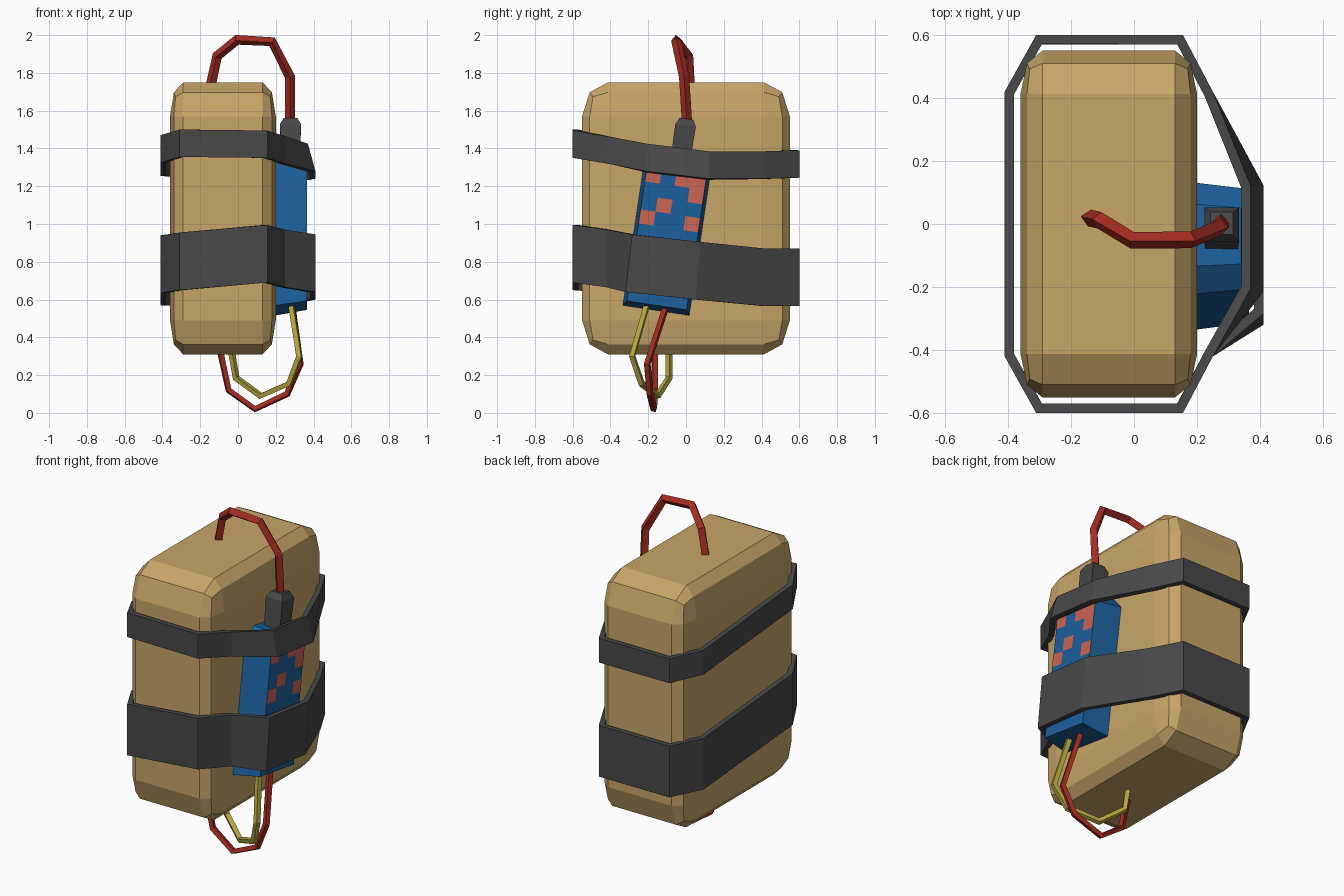
import bpy, bmesh
from math import radians, sin, cos

if "Cube" in bpy.data.objects:
    bpy.data.objects.remove(bpy.data.objects["Cube"])


def material(name, rgb):
    m = bpy.data.materials.new(name)
    m.diffuse_color = (*rgb, 1)
    m.use_nodes = True
    m.node_tree.nodes["Principled BSDF"].inputs["Base Color"].default_value = m.diffuse_color
    return m


TAN = material("tan", (0.58, 0.38, 0.14))
BLUE = material("blue", (0.012, 0.12, 0.34))
PINK = material("pink", (0.60, 0.13, 0.09))
RED = material("red", (0.36, 0.025, 0.015))
YELLOW = material("yellow", (0.46, 0.38, 0.05))
DARK = material("dark_grey", (0.065, 0.065, 0.065))


def add_mesh(name, verts, faces, mat, fix_normals=True):
    me = bpy.data.meshes.new(name)
    me.from_pydata(verts, [], faces)
    if fix_normals:
        bm = bmesh.new()
        bm.from_mesh(me)
        bmesh.ops.recalc_face_normals(bm, faces=bm.faces)
        bm.to_mesh(me)
        bm.free()
    me.materials.append(mat)
    ob = bpy.data.objects.new(name, me)
    bpy.context.collection.objects.link(ob)
    return ob


def loft(name, rings, mat):
    """Closed solid through rings of equal point count."""
    n = len(rings[0])
    verts = [p for r in rings for p in r]
    faces = [tuple(range(n)), tuple(range(len(verts) - n, len(verts)))]
    for k in range(len(rings) - 1):
        a, b = k * n, (k + 1) * n
        faces += [(a + i, a + (i + 1) % n, b + (i + 1) % n, b + i) for i in range(n)]
    return add_mesh(name, verts, faces, mat)


def strap(name, top, bottom):
    n = len(top)
    faces = [(n + i, n + (i + 1) % n, (i + 1) % n, i) for i in range(n)]
    ob = add_mesh(name, top + bottom, faces, DARK, False)
    mod = ob.modifiers.new("thickness", 'SOLIDIFY')
    mod.thickness = 0.03
    mod.offset = -1
    mod.use_even_offset = True


def wire(name, points, radius, mat):
    cu = bpy.data.curves.new(name, 'CURVE')
    cu.dimensions = '3D'
    cu.bevel_depth = radius
    cu.bevel_resolution = 0
    cu.use_fill_caps = True
    sp = cu.splines.new('POLY')
    sp.points.add(len(points) - 1)
    for p, co in zip(sp.points, points):
        p.co = (*co, 1)
    sp.use_smooth = False
    cu.materials.append(mat)
    bpy.context.collection.objects.link(bpy.data.objects.new(name, cu))


# Main block: chamfered cube, bevelled before scaling
bm = bmesh.new()
bmesh.ops.create_cube(bm, size=2)
bmesh.ops.bevel(bm, geom=bm.edges[:], offset=0.25, segments=2, profile=0.5, affect='EDGES')
bmesh.ops.scale(bm, verts=bm.verts, vec=(0.28, 0.55, 0.72))
bmesh.ops.translate(bm, verts=bm.verts, vec=(-0.08, 0, 1.03))
me = bpy.data.meshes.new("body")
bm.to_mesh(me)
bm.free()
me.materials.append(TAN)
bpy.context.collection.objects.link(bpy.data.objects.new("body", me))

# Straps: shared outline, own heights and own bulge over the device
OUTLINE = [(-0.41, -0.42), (-0.31, -0.6), (0.155, -0.6), (0.25, -0.42), None, None,
           (0.25, 0.42), (0.155, 0.6), (-0.31, 0.6), (-0.41, 0.42)]


def strap_edge(heights, drop, bulge):
    pts = OUTLINE[:4] + bulge + OUTLINE[6:]
    return [(x, y, z - drop) for (x, y), z in zip(pts, heights)]


upper_z = [1.47, 1.50, 1.495, 1.465, 1.425, 1.385, 1.385, 1.39, 1.39, 1.40]
strap("upper_strap",
      strap_edge(upper_z, 0, [(0.37, -0.205), (0.37, 0.12)]),
      strap_edge(upper_z, 0.145, [(0.41, -0.216), (0.41, 0.124)]))
lower_z = [0.94, 0.955, 0.995, 0.97, 0.945, 0.905, 0.87, 0.87, 0.87, 0.875]
strap("lower_strap",
      strap_edge(lower_z, 0, [(0.41, -0.285), (0.41, 0.08)]),
      strap_edge(lower_z, 0.305, [(0.41, -0.32), (0.41, 0.05)]))

# Tilted device on the right side
TILT = radians(8.5)


def tilted(x, u, v):
    return (x, -0.10 + u * cos(TILT) + v * sin(TILT), 0.935 - u * sin(TILT) + v * cos(TILT))


back = [(-0.18, -0.40), (0.18, -0.40), (0.18, 0.37), (0.10, 0.44), (-0.10, 0.44), (-0.18, 0.37)]
front = [(-0.16, -0.37), (0.16, -0.37), (0.16, 0.355), (0.09, 0.42), (-0.09, 0.42), (-0.16, 0.355)]
verts = [tilted(0.18, u, v) for u, v in back]
verts += [tilted(0.34 if v > 0.4 else 0.365, u, v) for u, v in front]
faces = [tuple(range(6)), (6, 7, 8, 11), (8, 9, 10, 11)]
faces += [(i, (i + 1) % 6, 6 + (i + 1) % 6, 6 + i) for i in range(6)]
add_mesh("device", verts, faces, BLUE)

# Pixel pattern on the device face
CELLS = [(0, 0), (0, 2), (0, 3), (1, 3), (2, 1), (3, 0), (3, 3)]
verts, faces = [], []
for row, col in CELLS:
    u, v, k = -0.16 + 0.08 * col, 0.345 - 0.075 * row, len(verts)
    verts += [tilted(0.367, a, b) for a, b in
              ((u, v - 0.075), (u + 0.08, v - 0.075), (u + 0.08, v), (u, v))]
    faces.append((k, k + 1, k + 2, k + 3))
add_mesh("pixel_pattern", verts, faces, PINK, False)


# Square connector on top of the device
def square(r, v):
    return [tilted(0.278 + a * r, 0.01 + b * r, v) for a, b in ((-1, -1), (1, -1), (1, 1), (-1, 1))]


loft("connector", [square(0.052, 0.42), square(0.055, 0.595), square(0.036, 0.63)], DARK)

# Wires
wire("top_wire", [(0.275, 0.005, 1.54), (0.275, -0.01, 1.78), (0.18, -0.05, 1.965),
                  (-0.005, -0.052, 1.975), (-0.11, 0.012, 1.89), (-0.145, 0.02, 1.73)], 0.027, RED)
wire("bottom_red_wire", [(0.285, -0.10, 0.58), (0.33, -0.205, 0.26), (0.26, -0.19, 0.10),
                         (0.09, -0.17, 0.02), (-0.05, -0.165, 0.12), (-0.095, -0.165, 0.33)], 0.019, RED)
wire("bottom_yellow_wire", [(0.28, -0.205, 0.58), (0.325, -0.285, 0.30), (0.27, -0.235, 0.155),
                            (0.12, -0.15, 0.09), (-0.01, -0.09, 0.185), (-0.035, -0.09, 0.33)], 0.019, YELLOW)
